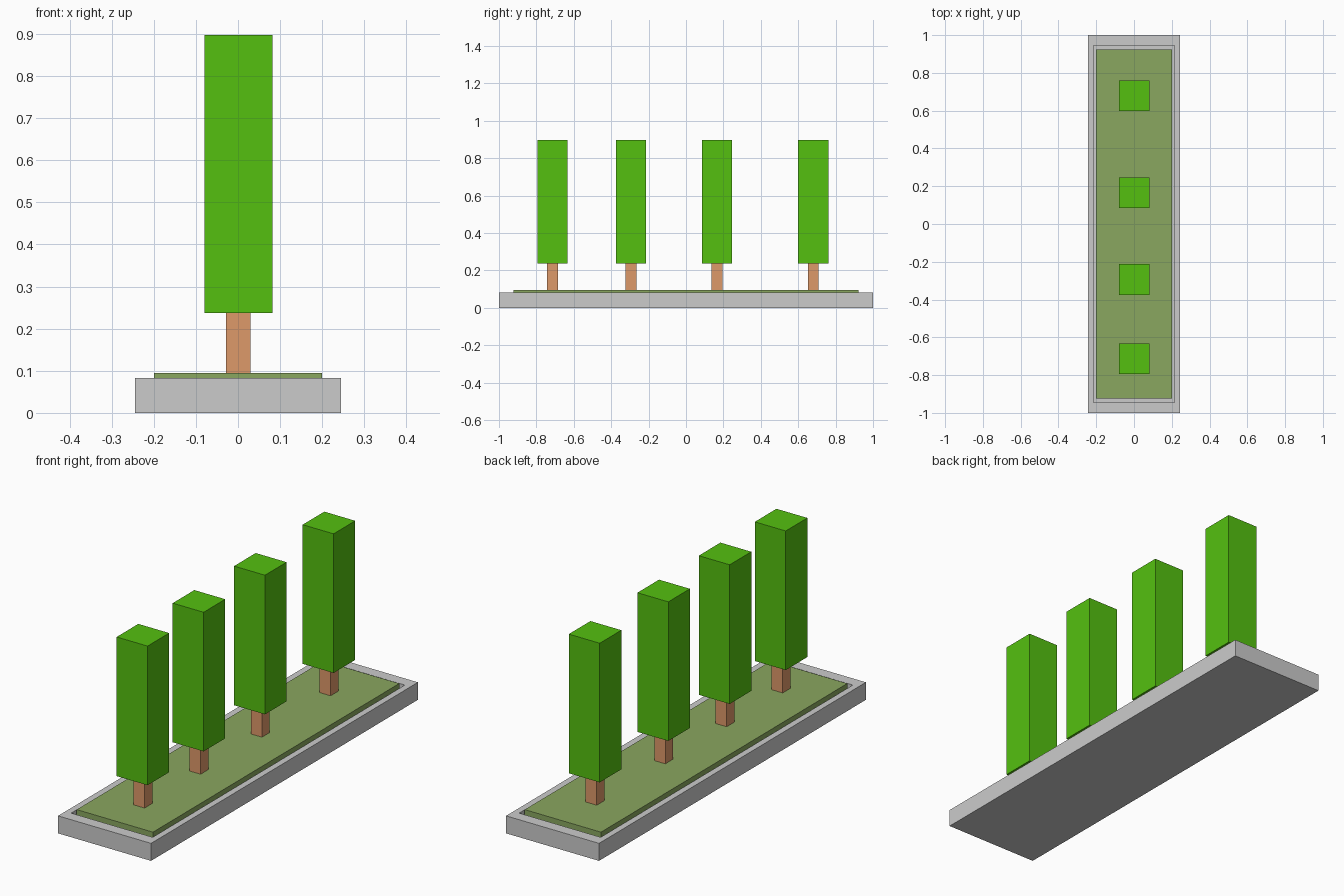
import bpy
import bmesh

if "Cube" in bpy.data.objects:
    bpy.data.objects.remove(bpy.data.objects["Cube"])


def material(name, rgb):
    mat = bpy.data.materials.new(name)
    mat.diffuse_color = (*rgb, 1.0)
    mat.use_nodes = True
    mat.node_tree.nodes["Principled BSDF"].inputs["Base Color"].default_value = mat.diffuse_color
    return mat


def box(name, half_x, half_y, z0, z1, x=0.0, y=0.0, mat=None):
    """Axis-aligned box spanning z0 to z1, centred on (x, y)."""
    bm = bmesh.new()
    bmesh.ops.create_cube(bm, size=1.0)
    for v in bm.verts:
        v.co.x *= 2 * half_x
        v.co.y *= 2 * half_y
        v.co.z = z0 if v.co.z < 0 else z1
    mesh = bpy.data.meshes.new(name)
    bm.to_mesh(mesh)
    bm.free()
    obj = bpy.data.objects.new(name, mesh)
    obj.location = (x, y, 0)
    bpy.context.collection.objects.link(obj)
    if mat:
        mesh.materials.append(mat)
    return obj


grass_mat = material("grass", (0.253, 0.385, 0.116))
bark_mat = material("bark", (0.73, 0.319, 0.143))
leaf_mat = material("leaves", (0.089, 0.527, 0.005))

# Stone curb: a block whose top is inset to a rim and sunk to a tray
RIM_X, RIM_Y, TRAY_Z = 0.214, 0.945, 0.04
curb = box("curb", 0.244, 1.0, 0.0, 0.083)
bm = bmesh.new()
bm.from_mesh(curb.data)
top = max(bm.faces, key=lambda f: f.calc_center_median().z)
bmesh.ops.inset_individual(bm, faces=[top], thickness=0.02)
for v in top.verts:
    v.co.x = RIM_X if v.co.x > 0 else -RIM_X
    v.co.y = RIM_Y if v.co.y > 0 else -RIM_Y
floor = bmesh.ops.extrude_discrete_faces(bm, faces=[top])["faces"][0]
for v in floor.verts:
    v.co.z = TRAY_Z
bmesh.ops.recalc_face_normals(bm, faces=bm.faces)
bm.to_mesh(curb.data)
bm.free()

# Grass bed standing slightly proud of the rim
box("grass_bed", 0.2, 0.923, TRAY_Z, 0.095, mat=grass_mat)

# Row of unevenly spaced columnar trees
for i, y in enumerate((-0.714, -0.294, 0.166, 0.68), 1):
    box(f"trunk_{i}", 0.029, 0.029, 0.09, 0.24, 0.001, y, bark_mat)
    box(f"foliage_{i}", 0.081, 0.081, 0.237, 0.897, 0.001, y, leaf_mat)
